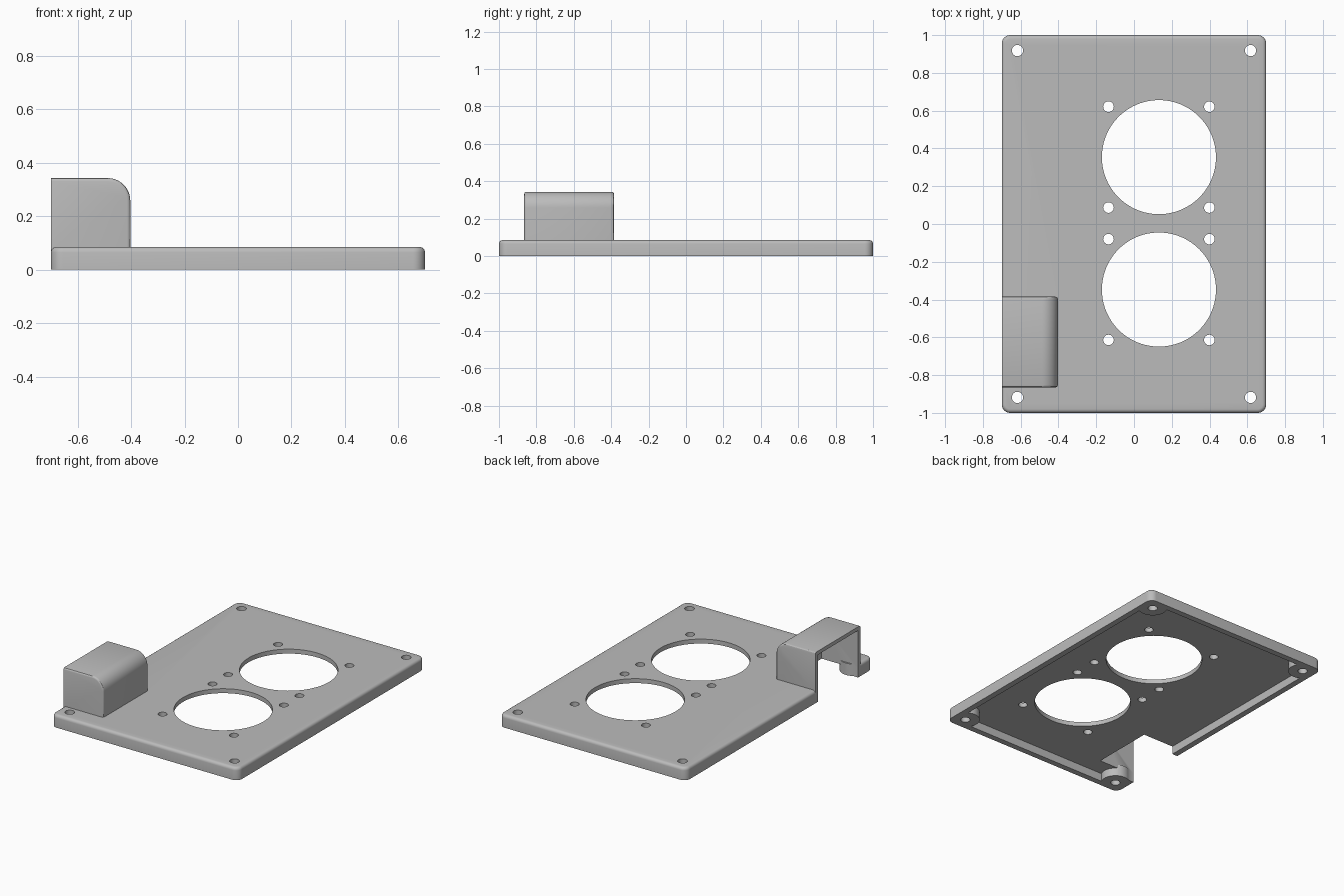
import bpy, bmesh, math
from mathutils import Matrix, Vector

cube = bpy.data.objects.get("Cube")
if cube:
    bpy.data.objects.remove(cube, do_unlink=True)

grey = bpy.data.materials.new("light_grey")
grey.use_nodes = True
colour = (0.5, 0.5, 0.5, 1)
grey.diffuse_color = colour
grey.node_tree.nodes["Principled BSDF"].inputs["Base Color"].default_value = colour

TOP, FLOOR, WALL = 0.085, 0.055, 0.04
HX, HY = 0.7, 1.0


def finish(bm, name):
    bmesh.ops.recalc_face_normals(bm, faces=bm.faces[:])
    mesh = bpy.data.meshes.new(name)
    bm.to_mesh(mesh)
    bm.free()
    mesh.materials.append(grey)
    obj = bpy.data.objects.new(name, mesh)
    bpy.context.scene.collection.objects.link(obj)
    return obj


def round_edges(bm, rule, radius, segments):
    edges = [e for e in bm.edges if rule(*(v.co for v in e.verts))]
    bmesh.ops.bevel(bm, geom=edges, offset=radius, segments=segments,
                    profile=0.5, affect='EDGES', clamp_overlap=True)


def box(name, low, high, *rounds):
    bm = bmesh.new()
    low, high = Vector(low), Vector(high)
    size = Matrix.Diagonal((*(high - low), 1))
    bmesh.ops.create_cube(bm, size=1, matrix=Matrix.Translation((low + high) / 2) @ size)
    for r in rounds:
        round_edges(bm, *r)
    return finish(bm, name)


def cylinders(name, spots, radius, low, high, sides):
    bm = bmesh.new()
    for x, y in spots:
        bmesh.ops.create_cone(bm, cap_ends=True, segments=sides, radius1=radius,
                              radius2=radius, depth=high - low,
                              matrix=Matrix.Translation((x, y, (low + high) / 2)))
    return finish(bm, name)


def combine(obj, other, operation, keep=False):
    mod = obj.modifiers.new("combine", 'BOOLEAN')
    mod.operation, mod.solver, mod.object = operation, 'EXACT', other
    bpy.context.view_layer.update()
    result = obj.evaluated_get(bpy.context.evaluated_depsgraph_get())
    mesh = bpy.data.meshes.new_from_object(result)
    obj.modifiers.clear()
    obj.data = mesh
    if not keep:
        bpy.data.objects.remove(other, do_unlink=True)


def upright(a, b):
    return abs(a.z - b.z) > 0.01


def at_height(z):
    return lambda a, b: abs(a.z - z) < 1e-4 and abs(b.z - z) < 1e-4


def outer_top(x, z):
    return lambda a, b: all(abs(p.x - x) < 1e-4 and abs(p.z - z) < 1e-4 for p in (a, b))


# Rounded cover plate
plate = box("cover_plate", (-HX, -HY, 0), (HX, HY, TOP),
            (upright, 0.045, 8), (at_height(TOP), 0.02, 4))

# Hollow underside, leaving a rim and round corner bosses
corners = [(sx * 0.617, sy * 0.918) for sx in (-1, 1) for sy in (-1, 1)]
bosses = cylinders("bosses", corners, 0.09, -0.2, TOP - 0.005, 48)
cavity = box("cavity", (WALL - HX, WALL - HY, -0.1), (HX - WALL, HY - WALL, FLOOR))
combine(cavity, bosses, 'DIFFERENCE', keep=True)
combine(plate, cavity, 'DIFFERENCE')

# Raised hood on the side edge
X0, X1, Y0, Y1, Z1, SKIN = -HX, -0.403, -0.865, -0.385, 0.343, 0.025


def hood_end(a, b):
    same_end = any(abs(a.y - y) < 1e-4 and abs(b.y - y) < 1e-4 for y in (Y0, Y1))
    at_mouth = a.x < X0 + 0.01 and b.x < X0 + 0.01
    at_base = a.z < TOP and b.z < TOP
    return same_end and not at_mouth and not at_base


hood = box("hood", (X0, Y0, FLOOR + 0.01), (X1, Y1, Z1),
           (outer_top(X1, Z1), 0.085, 10), (hood_end, 0.012, 3))
combine(plate, hood, 'UNION')

# Side opening through hood and rim
xi, zi = X1 - SKIN, Z1 - SKIN
opening = box("opening", (-1, Y0 + SKIN, -0.1), (xi, Y1 - SKIN, zi),
              (outer_top(xi, zi), 0.06, 10))
combine(opening, bosses, 'DIFFERENCE')
combine(plate, opening, 'DIFFERENCE')

# Two large round openings, each with four screw holes, plus corner holes
centres = [(0.132, 0.354), (0.132, -0.347)]
screws = [(x + sx * 0.267, y + sy * 0.267)
          for x, y in centres for sx in (-1, 1) for sy in (-1, 1)]
for spots, radius, sides in ((centres, 0.302, 96), (screws, 0.028, 24), (corners, 0.03, 24)):
    combine(plate, cylinders("holes", spots, radius, -0.1, 0.2, sides), 'DIFFERENCE')

# Smooth the fillets, keep the edges crisp
bpy.ops.object.select_all(action='DESELECT')
plate.select_set(True)
bpy.context.view_layer.objects.active = plate
bpy.ops.object.shade_smooth_by_angle(angle=math.radians(30))
